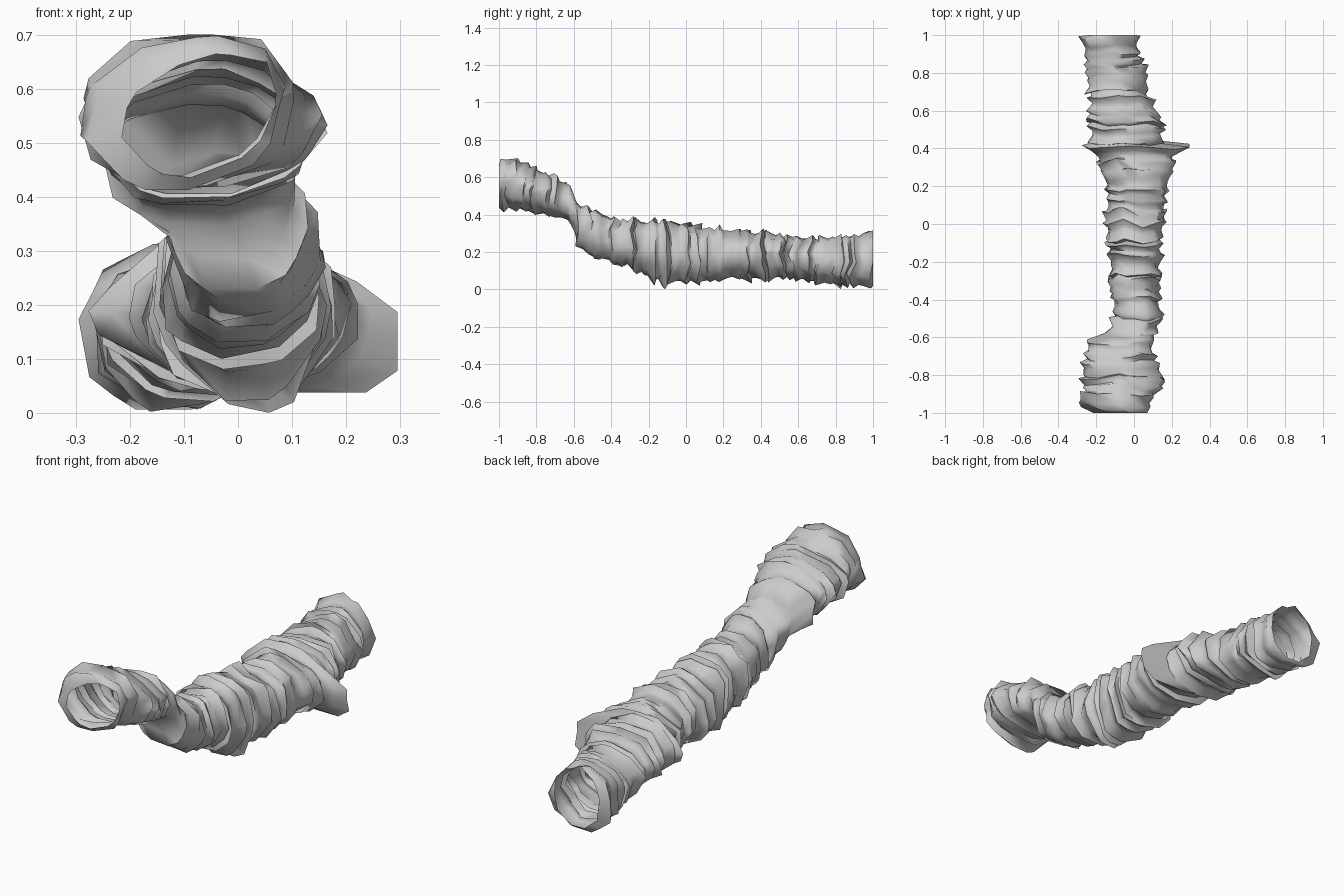
import bpy
import bmesh
import math
import random
from mathutils import Vector, noise

default_cube = bpy.data.objects.get("Cube")
if default_cube:
    bpy.data.objects.remove(default_cube, do_unlink=True)

random.seed(11)
SIDES = 14
RING_GAP = 0.022
HALF_WIDTH, HALF_LENGTH, HEIGHT = 0.295, 1.0, 0.7

# Tunnel sections: y, right wall, left wall, floor, roof
SECTIONS = [
    (-1, -.2, .07, .44, .67), (-.95, -.3, .08, .43, .7),
    (-.92, -.25, .09, .43, .7), (-.85, -.26, .15, .42, .65),
    (-.7, -.25, .11, .39, .6), (-.61, -.25, .1, .35, .57),
    (-.585, -.16, .11, .28, .49), (-.55, -.11, .12, .21, .44),
    (-.5, -.1, .15, .17, .42), (-.36, -.13, .13, .13, .37),
    (-.15, -.13, .14, .05, .37), (0, -.15, .16, .04, .35),
    (.2, -.14, .18, .05, .32), (.36, -.19, .22, .06, .31),
    (.405, -.24, .3, .06, .32), (.425, -.23, .16, .05, .31),
    (.55, -.23, .15, .06, .29), (.7, -.23, .08, .04, .27),
    (.85, -.25, .03, .02, .28), (.97, -.28, .01, .01, .3),
    (1, -.24, .0, .01, .31),
]


def clamp(value, low, high):
    return max(low, min(high, value))


def dense_sections():
    """Fill the gaps between the main sections with evenly spaced rings."""
    for first, second in zip(SECTIONS, SECTIONS[1:]):
        steps = max(1, round((second[0] - first[0]) / RING_GAP))
        for step in range(steps):
            t = step / steps
            yield [a + (b - a) * t for a, b in zip(first, second)]
    yield list(SECTIONS[-1])


def add_ring(bm, section, ridge, overhang):
    """One irregular rock ring; the overhang leans its rim along the tunnel."""
    y, right, left, floor, roof = section
    centre_x, centre_z = (right + left) / 2, (floor + roof) / 2
    is_end = abs(y) == HALF_LENGTH
    # The side pocket sags to the floor; the front mouth leans to one side
    sag = 0.07 * clamp(1 - abs(y - 0.4) / 0.06, 0, 1)
    lean = 0.04 * clamp((-0.9 - y) / 0.1, 0, 1)
    ring = []
    for i in range(SIDES):
        angle = math.tau * (i + 0.3 * math.sin(i * 2 + y * 4)) / SIDES
        c, s = math.cos(angle), math.sin(angle)
        lump = noise.noise(Vector((c * 1.3, y * 9, s * 1.3)))
        crag = noise.noise(Vector((c * 2.5, y * 25, s * 2.5 + 7)))
        # Each collar stands out more on some sides than on others
        patch = 1 + 1.3 * noise.noise(Vector((c, y * 20 + 3, s)))
        swell = 1 + ridge * patch + 0.1 * lump + 0.09 * crag
        x = centre_x + c * swell * (left - right) / 2 + s * lean
        z = centre_z + s * swell * (roof - floor) / 2 - sag * max(c, 0)
        shift = 0
        if not is_end:
            ripple = noise.noise(Vector((c * 1.5, y * 6 + 9, s * 1.5)))
            shift = overhang * patch + 0.035 * ripple
        ring.append(bm.verts.new((
            clamp(x, -HALF_WIDTH, HALF_WIDTH),
            clamp(y + shift, -HALF_LENGTH, HALF_LENGTH),
            clamp(z, 0, HEIGHT))))
    return ring


def build_tunnel():
    bm = bmesh.new()
    rings = []
    until_collar = 2
    for section in dense_sections():
        # Irregular collars: a leaning rim followed by narrower rings
        ridge, overhang = random.uniform(-0.07, 0.0), 0
        until_collar -= 1
        if abs(section[0]) == HALF_LENGTH:
            ridge = 0
        elif until_collar <= 0:
            ridge = random.uniform(0.06, 0.16)
            overhang = random.uniform(-0.02, 0.02)
            until_collar = random.choice((2, 2, 3, 4))
        rings.append(add_ring(bm, section, ridge, overhang))

    # Skin the open tube
    for near, far in zip(rings, rings[1:]):
        for i in range(SIDES):
            j = (i + 1) % SIDES
            bm.faces.new((near[i], near[j], far[j], far[i]))
    bmesh.ops.recalc_face_normals(bm, faces=bm.faces)

    mesh = bpy.data.meshes.new("cave_tunnel")
    bm.to_mesh(mesh)
    bm.free()
    tunnel = bpy.data.objects.new("cave_tunnel", mesh)
    bpy.context.collection.objects.link(tunnel)
    return tunnel


tunnel = build_tunnel()
bpy.ops.object.select_all(action='DESELECT')
tunnel.select_set(True)
bpy.context.view_layer.objects.active = tunnel
bpy.ops.object.shade_smooth_by_angle(angle=math.radians(80))
